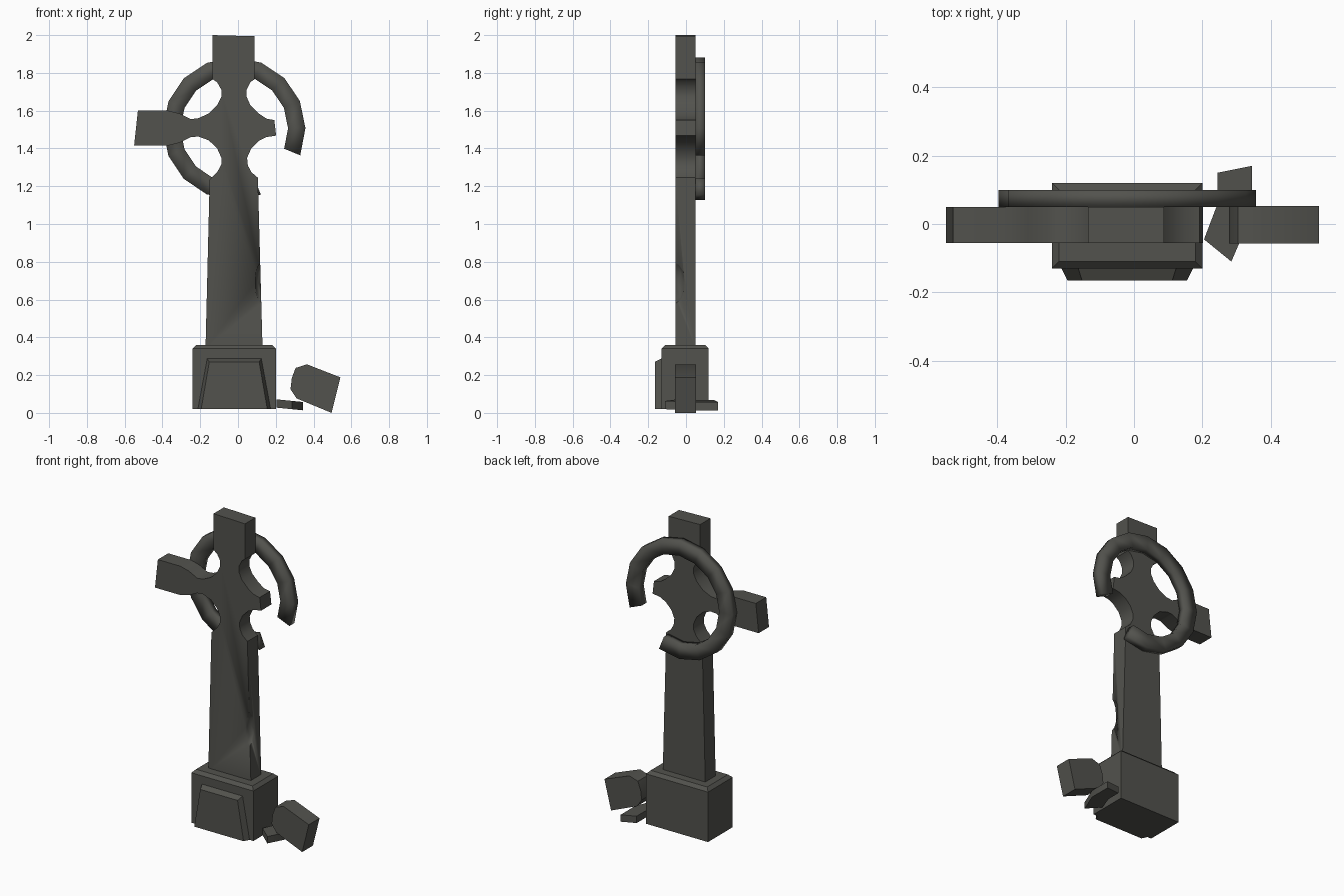
import bpy, bmesh, math
from mathutils import Matrix, Vector

if "Cube" in bpy.data.objects:
    bpy.data.objects.remove(bpy.data.objects["Cube"])

stone = bpy.data.materials.new("dark_weathered_stone")
stone.diffuse_color = (0.085, 0.085, 0.075, 1)
stone.use_nodes = True
stone.node_tree.nodes["Principled BSDF"].inputs["Base Color"].default_value = stone.diffuse_color


def finish(name, bm, angle=40):
    bmesh.ops.recalc_face_normals(bm, faces=bm.faces)
    mesh = bpy.data.meshes.new(name)
    bm.to_mesh(mesh)
    bm.free()
    mesh.materials.append(stone)
    ob = bpy.data.objects.new(name, mesh)
    bpy.context.collection.objects.link(ob)
    bpy.ops.object.select_all(action='DESELECT')
    ob.select_set(True)
    bpy.context.view_layer.objects.active = ob
    bpy.ops.object.shade_smooth_by_angle(angle=math.radians(angle))
    return ob


def loft(bm, a, b):
    """Closed solid between two matching outlines."""
    va, vb = [bm.verts.new(p) for p in a], [bm.verts.new(p) for p in b]
    n = len(va)
    bm.faces.new(va)
    bm.faces.new(vb[::-1])
    for i in range(n):
        j = (i + 1) % n
        bm.faces.new((va[i], vb[i], vb[j], va[j]))


def slab(name, outline, y0, y1, angle=40):
    bm = bmesh.new()
    loft(bm, [(x, y0, z) for x, z in outline], [(x, y1, z) for x, z in outline])
    return finish(name, bm, angle)


# Shaft, crossing and remaining arms as one slab
outline = [
    (-.172, .34), (-.15, 1.235), (-.11, 1.275), (-.088, 1.315), (-.088, 1.35),
    (-.11, 1.40), (-.155, 1.443), (-.21, 1.463), (-.25, 1.46), (-.31, 1.43),
    (-.37, 1.415), (-.55, 1.415), (-.53, 1.60), (-.37, 1.60), (-.31, 1.585),
    (-.25, 1.555), (-.21, 1.56), (-.155, 1.585), (-.11, 1.63), (-.088, 1.675),
    (-.088, 1.71), (-.11, 1.75), (-.135, 1.767), (-.135, 2.0), (.088, 1.994),
    (.088, 1.767), (.065, 1.75), (.045, 1.71), (.045, 1.675), (.065, 1.63),
    (.11, 1.585), (.15, 1.558), (.192, 1.55), (.202, 1.468), (.15, 1.46),
    (.11, 1.44), (.07, 1.40), (.048, 1.35), (.052, 1.31), (.07, 1.275),
    (.105, 1.245), (.13, .34)]
cross = slab("cross_body", outline, -.055, .05)

# Chip broken out of the front right edge of the shaft
bm = bmesh.new()
bmesh.ops.create_icosphere(bm, subdivisions=2, radius=1)
bmesh.ops.scale(bm, vec=(.035, .05, .11), verts=bm.verts)
bmesh.ops.translate(bm, vec=(.125, -.055, .69), verts=bm.verts)
cutter = finish("chip_cutter", bm)
cutter.hide_render = True
mod = cross.modifiers.new("chip", 'BOOLEAN')
mod.operation, mod.solver, mod.object = 'DIFFERENCE', 'EXACT', cutter
bpy.context.view_layer.objects.active = cross
bpy.ops.object.modifier_apply(modifier=mod.name)
bpy.data.objects.remove(cutter)

# Broken ring behind the crossing
bm = bmesh.new()
steps, loops = 14, []
for i in range(steps + 1):
    a = math.radians(-22 + 314 * i / steps)
    loops.append([bm.verts.new((-.02 + r * math.cos(a), y, 1.505 + r * math.sin(a)))
                  for r, y in ((.285, .05), (.377, .05), (.377, .1), (.285, .1))])
for p, q in zip(loops, loops[1:]):
    for k in range(4):
        m = (k + 1) % 4
        bm.faces.new((p[k], p[m], q[m], q[k]))
bm.faces.new(loops[0])
bm.faces.new(loops[-1])
finish("broken_ring", bm, 100)

# Base block with chamfered top
bm = bmesh.new()
bmesh.ops.create_cube(bm, size=1, matrix=Matrix.Translation((-.02, -.005, .19))
                      @ Matrix.Diagonal((.44, .25, .34, 1)))
top = [e for e in bm.edges if all(v.co.z > .3 for v in e.verts)]
bmesh.ops.bevel(bm, geom=top, offset=.02, segments=1, affect='EDGES')
finish("base_block", bm)

# Raised trapezoid panel on the base front
bm = bmesh.new()
back = [(-.215, .02), (.175, .02), (.125, .29), (-.165, .29)]
front = [(-.195, .02), (.155, .02), (.112, .27), (-.152, .27)]
loft(bm, [(x, -.125, z) for x, z in back], [(x, -.165, z) for x, z in front])
finish("base_panel", bm)

# Arm end fallen beside the base
slab("fallen_arm", [(.278, .125), (.285, .185), (.305, .238), (.365, .257),
                    (.542, .188), (.495, .0), (.31, .077)], -.057, .052)

# Ring fragment lying on the ground, slightly tilted
bm = bmesh.new()
frag = [(.205, -.045), (.245, .06), (.245, .15), (.345, .17), (.345, .03), (.285, -.11)]
tilt = lambda x: -.1 * (x - .2)
loft(bm, [(x, y, .028 + tilt(x)) for x, y in frag],
     [(x, y, .072 + tilt(x)) for x, y in frag])
finish("fallen_ring_piece", bm)
